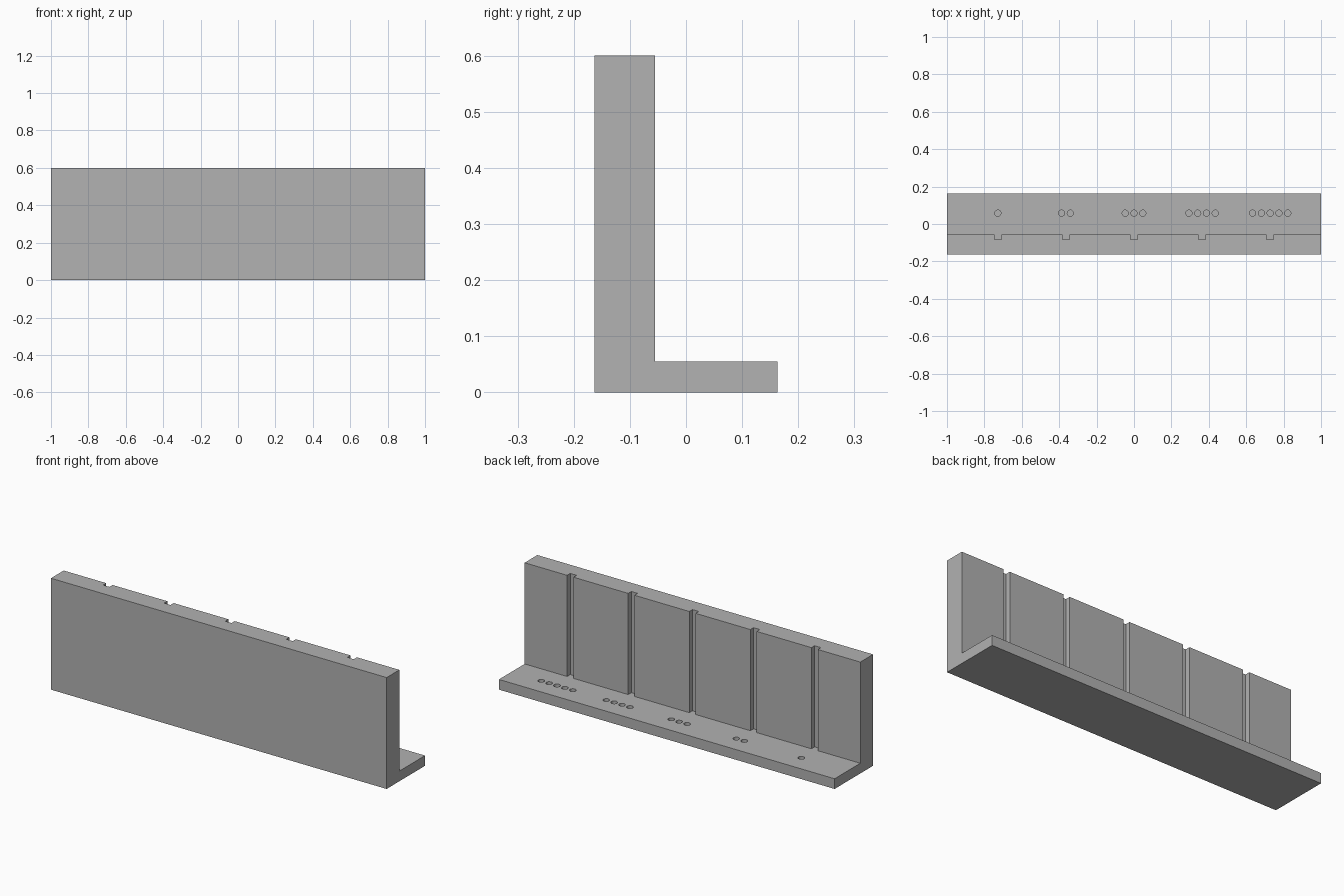
import bpy
import bmesh
from mathutils import Matrix

if "Cube" in bpy.data.objects:
    bpy.data.objects.remove(bpy.data.objects["Cube"], do_unlink=True)

LENGTH, HEIGHT, HALF_DEPTH = 2.0, 0.6, 0.1635
WALL_BACK, BASE_TOP = -0.055, 0.055
SPACING = 0.364
GROOVE_W, GROOVE_D = 0.038, 0.027
HOLE_R, HOLE_D, HOLE_Y, HOLE_STEP = 0.0165, 0.02, 0.058, 0.047

grey = bpy.data.materials.new("plain grey")
grey.use_nodes = True
colour = (0.445, 0.445, 0.445, 1)
grey.diffuse_color = colour
grey.node_tree.nodes["Principled BSDF"].inputs["Base Color"].default_value = colour


def make_object(name, bm):
    bmesh.ops.recalc_face_normals(bm, faces=bm.faces)
    mesh = bpy.data.meshes.new(name)
    bm.to_mesh(mesh)
    bm.free()
    mesh.materials.append(grey)
    obj = bpy.data.objects.new(name, mesh)
    bpy.context.collection.objects.link(obj)
    return obj


# L-shaped body: upright wall and foot, extruded along x
profile = [(-HALF_DEPTH, 0), (HALF_DEPTH, 0), (HALF_DEPTH, BASE_TOP),
           (WALL_BACK, BASE_TOP), (WALL_BACK, HEIGHT), (-HALF_DEPTH, HEIGHT)]
bm = bmesh.new()
face = bm.faces.new([bm.verts.new((-LENGTH / 2, y, z)) for y, z in profile])
side = bmesh.ops.extrude_face_region(bm, geom=[face])["geom"]
bmesh.ops.translate(bm, vec=(LENGTH, 0, 0),
                    verts=[v for v in side if isinstance(v, bmesh.types.BMVert)])
stand = make_object("tool_stand", bm)

# Cutters: five wall grooves, with one to five counting holes behind them
bm = bmesh.new()
for i in range(5):
    x = (i - 2) * SPACING
    top = HEIGHT + 0.05
    bmesh.ops.create_cube(bm, size=1, matrix=Matrix.LocRotScale(
        (x, WALL_BACK, (BASE_TOP + top) / 2), None,
        (GROOVE_W, 2 * GROOVE_D, top - BASE_TOP)))
    for k in range(i + 1):
        hole_x = x + (k - i / 2) * HOLE_STEP
        bmesh.ops.create_cone(bm, cap_ends=True, segments=32,
                              radius1=HOLE_R, radius2=HOLE_R, depth=2 * HOLE_D,
                              matrix=Matrix.Translation((hole_x, HOLE_Y, BASE_TOP)))
cutter = make_object("groove_and_hole_cutter", bm)
cutter.hide_render = True

# Cut the body, then discard the cutter
cut = stand.modifiers.new("cut", "BOOLEAN")
cut.operation = "DIFFERENCE"
cut.solver = "EXACT"
cut.object = cutter
bpy.context.view_layer.objects.active = stand
stand.select_set(True)
bpy.ops.object.modifier_apply(modifier=cut.name)
bpy.data.objects.remove(cutter, do_unlink=True)
